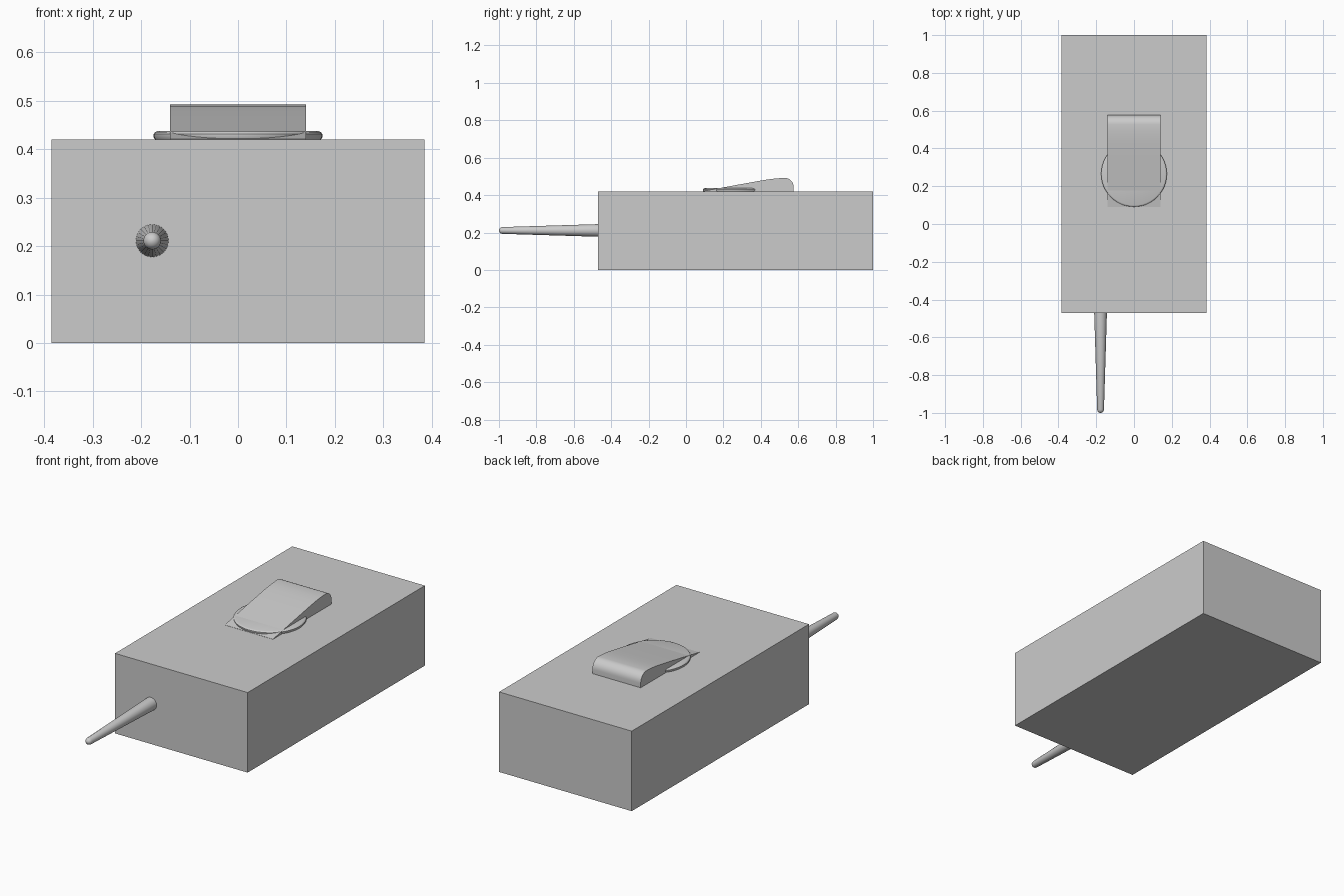
import bpy, bmesh, math
from mathutils import Matrix

if "Cube" in bpy.data.objects:
    bpy.data.objects.remove(bpy.data.objects["Cube"])


def make_object(name, bm, smooth=False):
    bmesh.ops.recalc_face_normals(bm, faces=bm.faces)
    mesh = bpy.data.meshes.new(name)
    bm.to_mesh(mesh)
    bm.free()
    obj = bpy.data.objects.new(name, mesh)
    bpy.context.collection.objects.link(obj)
    if smooth:
        bpy.ops.object.select_all(action='DESELECT')
        obj.select_set(True)
        bpy.context.view_layer.objects.active = obj
        bpy.ops.object.shade_smooth_by_angle(angle=math.radians(35))
    return obj


def lathe(name, profile, segments, matrix):
    """Revolve (radius, height) points around z, cap both ends, then place."""
    bm = bmesh.new()
    rings = [[bm.verts.new((r * math.cos(2 * math.pi * i / segments),
                            r * math.sin(2 * math.pi * i / segments), h))
              for i in range(segments)] for r, h in profile]
    for a, b in zip(rings, rings[1:]):
        for i in range(segments):
            j = (i + 1) % segments
            bm.faces.new((a[i], a[j], b[j], b[i]))
    bm.faces.new(rings[0])
    bm.faces.new(rings[-1])
    bm.transform(matrix)
    return make_object(name, bm, True)


# Main housing
bm = bmesh.new()
bmesh.ops.create_cube(bm, size=1, matrix=Matrix.Translation((0, 0.265, 0.21))
                      @ Matrix.Diagonal((0.77, 1.47, 0.42, 1)))
make_object("housing", bm)

# Round base plate with softened rim
lathe("switch_base", [(0.170, 0.418), (0.174, 0.424), (0.174, 0.431),
                      (0.171, 0.435), (0.166, 0.437)],
      48, Matrix.Translation((0, 0.265, 0)))

# Sloped lever: side profile (y, z) with a rounded rear end
profile = [(0.09, 0.418), (0.09, 0.421), (0.28, 0.456), (0.38, 0.474), (0.44, 0.484), (0.48, 0.489)]
for i in range(9):
    a = math.radians(90 - i * 90 / 8)
    profile.append((0.527 + 0.049 * math.cos(a), 0.443 + 0.049 * math.sin(a)))
profile.append((0.576, 0.418))
bm = bmesh.new()
face = bm.faces.new([bm.verts.new((-0.14, y, z)) for y, z in profile])
ext = bmesh.ops.extrude_face_region(bm, geom=[face])
bmesh.ops.translate(bm, vec=(0.28, 0, 0),
                    verts=[v for v in ext["geom"] if isinstance(v, bmesh.types.BMVert)])
make_object("switch_lever", bm, True)

# Tapered rod with a rounded tip, pointing to the front
rod = [(0.034, 0.46), (0.018, 0.982)]
for deg in (30, 55, 75, 87):
    a = math.radians(deg)
    rod.append((0.018 * math.cos(a), 0.982 + 0.018 * math.sin(a)))
lathe("tapered_rod", rod, 24,
      Matrix.Translation((-0.177, 0, 0.211)) @ Matrix.Rotation(math.radians(90), 4, 'X'))
